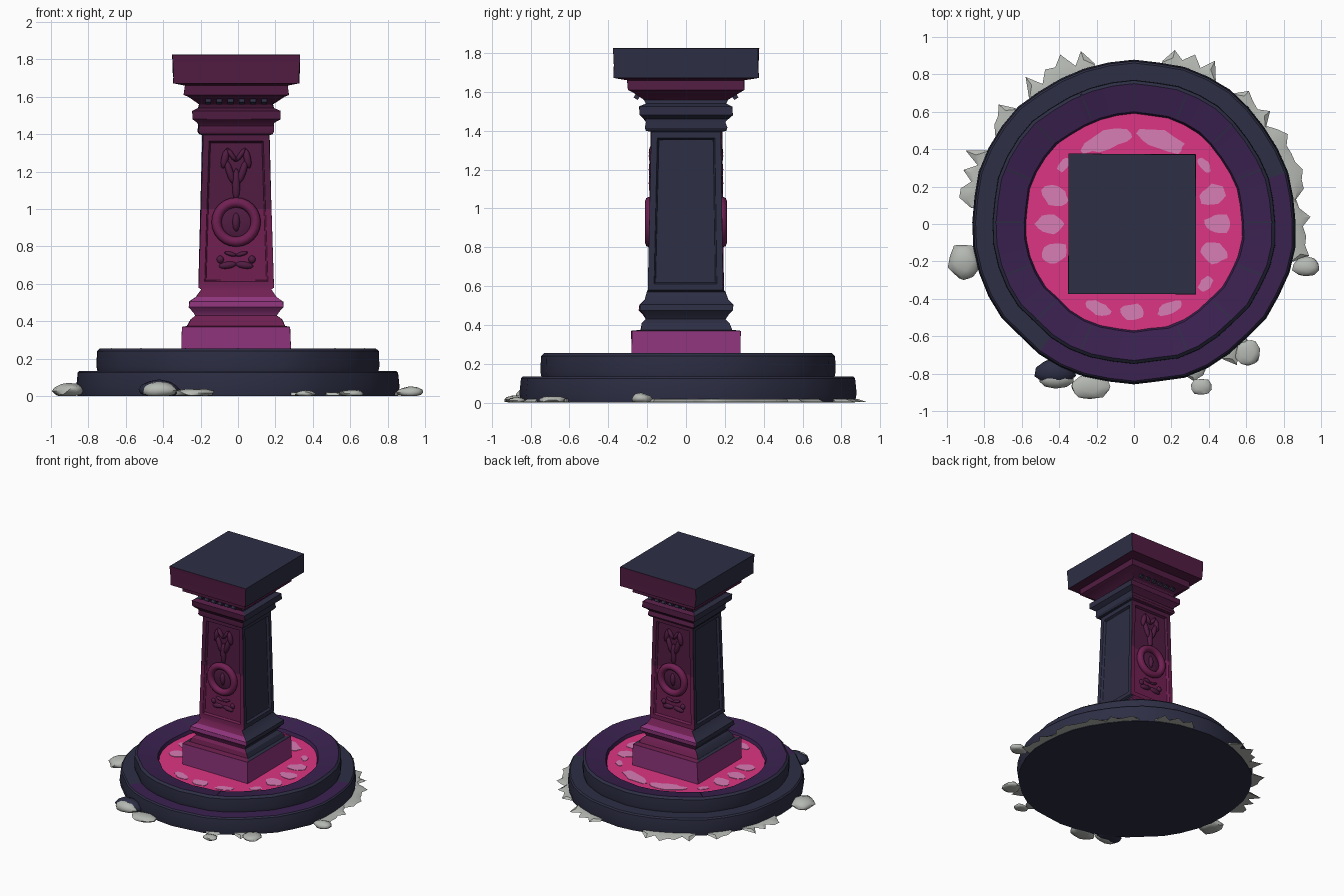
import bpy, bmesh, math, random
from math import sin, cos, pi, radians
from mathutils import Vector, Matrix

random.seed(4)
cube = bpy.data.objects.get("Cube")
if cube:
    bpy.data.objects.remove(cube, do_unlink=True)


def material(name, code):
    rgb = [int(code[i:i + 2], 16) / 255 for i in (0, 2, 4)]
    lin = [c / 12.92 if c < 0.04 else ((c + 0.055) / 1.055) ** 2.4 for c in rgb]
    m = bpy.data.materials.new(name)
    m.use_nodes = True
    m.diffuse_color = (*lin, 1)
    m.node_tree.nodes["Principled BSDF"].inputs["Base Color"].default_value = (*lin, 1)
    return m


NAVY = material("navy stone", "2d2e44")
PURPLE = material("purple stone", "3b2150")
PINK = material("pink liquid", "dc3583")
PALE = material("pale pink glints", "d87db4")
PLINTH = material("bright magenta stone", "8f357c")
WINE = material("wine stone", "702052")
MAROON = material("dark maroon stone", "511c42")
GREY = material("grey rubble", "b4b8b2")


def finish(name, bm, mats, angle=35, bevel=0):
    bmesh.ops.recalc_face_normals(bm, faces=bm.faces)
    me = bpy.data.meshes.new(name)
    bm.to_mesh(me)
    bm.free()
    for m in mats:
        me.materials.append(m)
    ob = bpy.data.objects.new(name, me)
    bpy.context.collection.objects.link(ob)
    if bevel:
        mod = ob.modifiers.new("worn edges", 'BEVEL')
        mod.width, mod.segments, mod.limit_method = bevel, 1, 'ANGLE'
        mod.angle_limit = radians(40)
    bpy.ops.object.select_all(action='DESELECT')
    ob.select_set(True)
    bpy.context.view_layer.objects.active = ob
    bpy.ops.object.shade_smooth_by_angle(angle=radians(angle))
    return ob


def skin(bm, rings):
    """Bridge equal rings of vertices; returns the faces of each band."""
    n = len(rings[0])
    return [[bm.faces.new((a[i], a[(i + 1) % n], b[(i + 1) % n], b[i])) for i in range(n)]
            for a, b in zip(rings, rings[1:])]


# Round stepped base with a rim sloping into the pool
bm = bmesh.new()
N = 40
profile = [(.86, 0), (.868, .05), (.86, .125), (.85, .135), (.755, .135),
           (.76, .16), (.757, .24), (.74, .255), (.59, .225), (.57, .17)]
wobble = [random.uniform(-.008, .008) for i in range(N)]
rings = [[bm.verts.new(((r + wobble[i]) * cos(2 * pi * i / N),
                        (r + wobble[i]) * sin(2 * pi * i / N) + .01, z)) for i in range(N)]
         for r, z in profile]
bands = skin(bm, rings)
bm.faces.new(rings[0])
for band in bands[7:]:
    for f in band:
        f.material_index = 1
for f in bands[3]:
    c = f.calc_center_median()
    f.material_index = int((c.x > 0 and c.y < .25) or c.y < -.65)
finish("round_base", bm, [NAVY, PURPLE])

# Joints between the rim stones
bm = bmesh.new()
for k in range(16):
    turn = Matrix.Translation((0, .01, 0)) @ Matrix.Rotation(2 * pi * k / 16 + pi / 2, 4, 'Z')
    bm.faces.new([bm.verts.new(turn @ Vector(p)) for p in
                  ((.6, -.004, .229), (.74, -.004, .257), (.74, .004, .257), (.6, .004, .229))])
finish("rim_joints", bm, [NAVY])

# Pool of liquid
bm = bmesh.new()
bmesh.ops.create_circle(bm, cap_ends=True, segments=N, radius=.585,
                        matrix=Matrix.Translation((0, .01, .2)))
finish("pool_liquid", bm, [PINK])

# Glints on the liquid: angle, radius, half width along the rim, half depth
glints = [(s, a, .45, .055, .075) for s in (-1, 1) for a in (-20, 0, 20)]
glints += [(s, 40, .49, .045, .025) for s in (-1, 1)]
glints += [(s, 72, .475, .14, .05) for s in (-1, 1)]
glints += [(s, -67, .49, .07, .035) for s in (-1, 1)] + [(1, -91, .47, .065, .045), (1, -40, .5, .05, .03)]
bm = bmesh.new()
for side, deg, rad, w, d in glints:
    a = radians(deg)
    pts = []
    for k in range(14):
        t = 2 * pi * k / 14
        u = random.uniform(.85, 1.1)
        r, b = rad + d * cos(t) * u, a + w * sin(t) * u / rad
        pts.append(bm.verts.new((side * r * cos(b), r * sin(b), .204)))
    bm.faces.new(pts)
bmesh.ops.recalc_face_normals(bm, faces=bm.faces)
for f in bm.faces:
    if f.normal.z < 0:
        f.normal_flip()
bmesh.ops.solidify(bm, geom=bm.faces[:], thickness=.003)
finish("pool_glints", bm, [PALE])

# Square pillar: height, half width, half depth
CX = -.01
levels = [(.18, .295, .28), (.37, .29, .28), (.375, .262, .235), (.41, .245, .225), (.43, .215, .205),
          (.455, .235, .22), (.475, .25, .24), (.505, .25, .24), (.53, .215, .215), (.57, .19, .20),
          (.58, .20, .195), (1.395, .178, .183), (1.4, .195, .205), (1.415, .205, .21), (1.445, .20, .205),
          (1.46, .205, .215), (1.48, .235, .24), (1.525, .235, .24), (1.54, .20, .205),
          (1.56, .195, .215), (1.60, .255, .28), (1.61, .28, .30), (1.66, .275, .30),
          (1.672, .335, .372), (1.74, .337, .372), (1.825, .342, .374)]
SHAFT = next(i for i, l in enumerate(levels) if l[0] == .58)
bm = bmesh.new()
rings = [[bm.verts.new((CX + sx * hx + random.uniform(-.004, .004),
                        sy * hy + random.uniform(-.004, .004), z))
          for sx, sy in ((-1, -1), (1, -1), (1, 1), (-1, 1))] for z, hx, hy in levels]
bands = skin(bm, rings)
bm.faces.new(rings[0])
bm.faces.new(rings[-1])
bmesh.ops.recalc_face_normals(bm, faces=bm.faces)
bmesh.ops.inset_individual(bm, faces=bands[SHAFT], thickness=.045, depth=0)
bmesh.ops.inset_individual(bm, faces=bands[SHAFT], thickness=.012, depth=-.018)
for cut in (.62, 1.0):
    bmesh.ops.bisect_plane(bm, geom=bm.verts[:] + bm.edges[:] + bm.faces[:],
                           plane_co=(0, 0, cut), plane_no=(0, 0, 1))
bm.normal_update()
for f in bm.faces:
    c, n = f.calc_center_median(), f.normal
    front = abs(c.y) > abs(c.x - CX) * 1.02
    if c.z < .372:
        f.material_index = 3
    elif c.z > 1.82 or (c.z > 1.67 and not front and n.z > -.5):
        f.material_index = 0
    elif c.z > 1.575 and (n.z < -.3 or c.z < 1.67):
        f.material_index = 1
    elif front:
        f.material_index = 3 if .43 < c.z < .52 else 2 if c.z < 1.0 else 1
finish("square_pillar", bm, [NAVY, MAROON, WINE, PLINTH], 30, .008)


# Carvings, repeated on the front and the back
def blob(bm, x, z, sx, sz, tilt=0, depth=.02, y=-.172):
    m = Matrix.Translation((CX + x, y, z)) @ Matrix.Rotation(radians(tilt), 4, 'Y')
    bmesh.ops.create_icosphere(bm, subdivisions=2, radius=1,
                               matrix=m @ Matrix.Diagonal((sx, depth, sz, 1)))


def mirrored_to_back(bm):
    geo = bmesh.ops.duplicate(bm, geom=bm.verts[:] + bm.edges[:] + bm.faces[:])["geom"]
    bmesh.ops.rotate(bm, verts=[g for g in geo if isinstance(g, bmesh.types.BMVert)],
                     cent=(CX, 0, 0), matrix=Matrix.Rotation(pi, 3, 'Z'))


bm = bmesh.new()
blob(bm, 0, 1.13, .022, .09)
for s in (-1, 1):
    blob(bm, s * .035, 1.2, .02, .07, s * 18)
    blob(bm, s * .06, 1.27, .02, .055, s * -12)
    blob(bm, s * .025, 1.29, .014, .045, s * 35)
mirrored_to_back(bm)
finish("leaf_carvings", bm, [MAROON])

bm = bmesh.new()
for s in (-1, 1):
    blob(bm, s * .045, .70, .05, .02, s * 8)
    blob(bm, s * .085, .73, .02, .022)
    blob(bm, s * .03, .76, .035, .012, s * -15)
mirrored_to_back(bm)
finish("scroll_carvings", bm, [MAROON])

# Round medallion ring with a boss
bm = bmesh.new()
R, T = .105, .027
rings = []
for i in range(25):
    a = 2 * pi * (i % 24) / 24
    rings.append(rings[0] if i == 24 else [
        bm.verts.new((CX + (R + T * cos(b)) * cos(a), -.185 - T * sin(b), .93 + (R + T * cos(b)) * sin(a)))
        for b in (2 * pi * j / 8 for j in range(8))])
skin(bm, rings)
mirrored_to_back(bm)
finish("medallion_rings", bm, [WINE], 60)
bm = bmesh.new()
blob(bm, 0, .93, .09, .09, depth=.012)
blob(bm, 0, .93, .022, .055, depth=.03)
mirrored_to_back(bm)
finish("medallion_bosses", bm, [MAROON])

# Small teeth under the capital
bm = bmesh.new()
for k in range(6):
    m = Matrix.Translation((CX - .15 + .06 * k, -.25, 1.58)) @ Matrix.Rotation(radians(-32), 4, 'X')
    bmesh.ops.create_cube(bm, size=1, matrix=m @ Matrix.Diagonal((.03, .025, .035, 1)))
mirrored_to_back(bm)
finish("capital_teeth", bm, [NAVY])

# Jagged rubble shards hugging the foot: start angle, end angle, reach
bm = bmesh.new()
for start, end, reach in ((104, 130, .98), (136, 148, .99), (154, 175, 1.0), (-14, 8, .97), (8, 36, .96),
                          (36, 52, .98), (60, 80, .97), (-57, -46, .95), (-71, -64, .95)):
    steps = max(4, (end - start) // 3)
    rows = []
    for k in range(steps + 1):
        a = radians(start + (end - start) * k / steps)
        tip = .0 if k in (0, steps) else random.uniform(.3, 1) if k % 2 else random.uniform(.1, .6)
        r = .875 + (reach - .875) * tip
        rows.append([bm.verts.new((q * cos(a), q * sin(a) + .01, z)) for q, z in
                     ((.84, .003), (.85, .02), ((.86 + r) / 2, .018), (r, .004))])
    for a, b in zip(rows, rows[1:]):
        for j in range(4):
            bm.faces.new((a[j], a[(j + 1) % 4], b[(j + 1) % 4], b[j]))
    bm.faces.new(rows[0])
    bm.faces.new(rows[-1])
finish("rubble_shards", bm, [GREY])

# Loose stones: x, y, half length, half width, height
for name, mat, stones in (
        ("grey_stones", GREY, [(-.91, -.2, .085, .1, .07), (-.23, -.87, .11, .07, .04), (-.42, -.83, .10, .05, .075),
                               (.92, -.23, .075, .055, .05), (.61, -.69, .07, .075, .035),
                               (.36, -.87, .06, .045, .03)]),
        ("navy_stone", NAVY, [(-.42, -.79, .115, .075, .085)])):
    bm = bmesh.new()
    for x, y, a, b, h in stones:
        made = bmesh.ops.create_icosphere(bm, subdivisions=2, radius=1)["verts"]
        for v in made:
            p = v.co * random.uniform(.88, 1.08)
            v.co = (x + a * p.x, y + b * p.y, max(0, h * (.4 + .6 * p.z)))
    finish(name, bm, [mat], 50)
